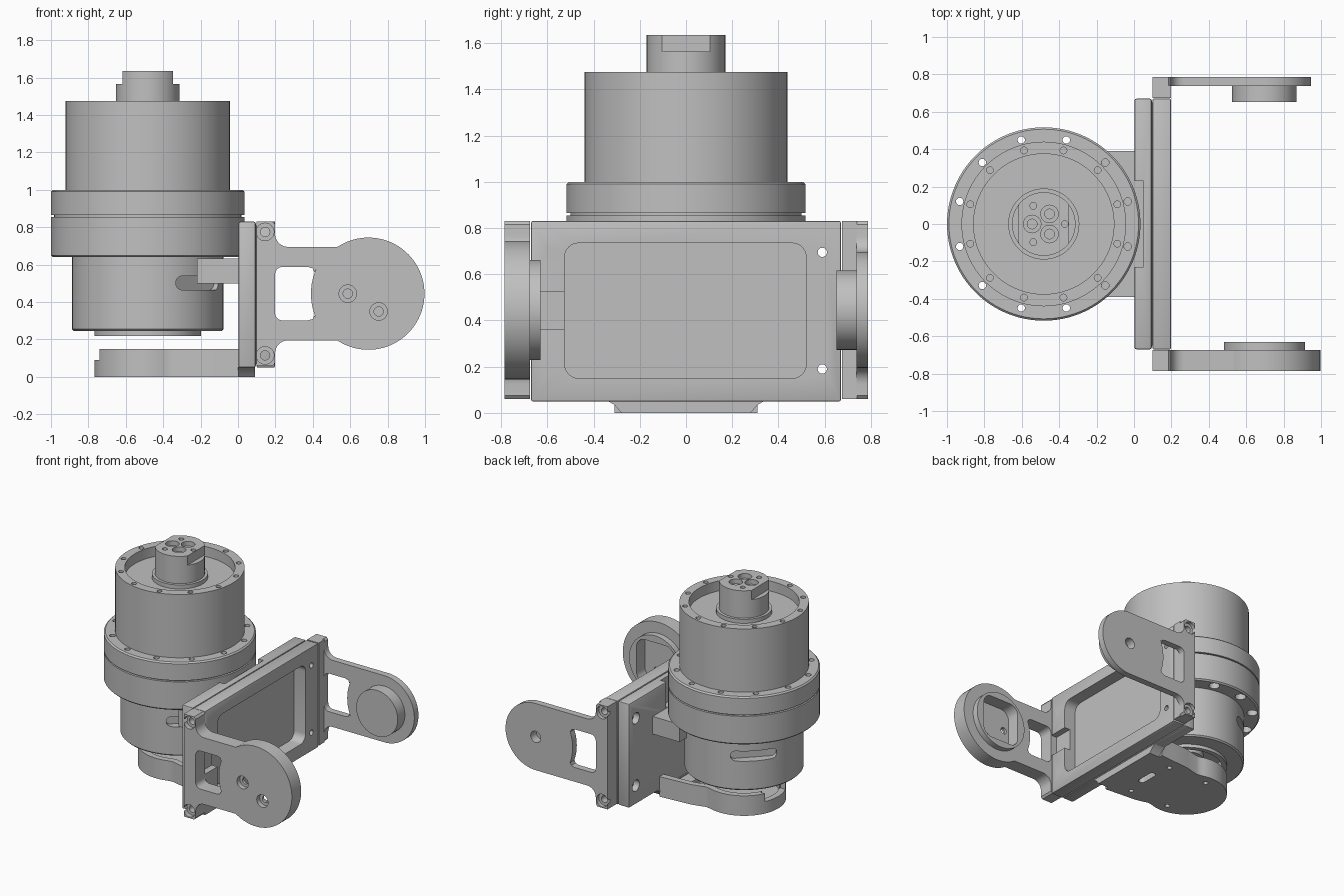
import bpy, bmesh
from math import sin, cos, pi, radians, asin
from mathutils import Matrix, Vector

cube = bpy.data.objects.get("Cube")
if cube:
    bpy.data.objects.remove(cube, do_unlink=True)

grey = bpy.data.materials.new("light_grey")
grey.use_nodes = True
tone = (0.527, 0.527, 0.527, 1)
grey.diffuse_color = tone
grey.node_tree.nodes["Principled BSDF"].inputs["Base Color"].default_value = tone

MX = -0.4825          # motor axis
MID, PIVOT = 0.445, 0.697   # arm centre height and pivot position


def place(u, v, w, axis):
    return Vector({"x": (w, u, v), "y": (u, w, v), "z": (u, v, w)}[axis])


def finish(name, bm):
    bmesh.ops.recalc_face_normals(bm, faces=bm.faces)
    mesh = bpy.data.meshes.new(name)
    bm.to_mesh(mesh)
    bm.free()
    mesh.materials.append(grey)
    obj = bpy.data.objects.new(name, mesh)
    bpy.context.collection.objects.link(obj)
    return obj


def prism(name, outline, lo, hi, axis, bevel=0):
    """Extrude a 2D outline along an axis."""
    bm = bmesh.new()
    face = bm.faces.new([bm.verts.new(place(u, v, lo, axis)) for u, v in outline])
    ext = bmesh.ops.extrude_face_region(bm, geom=[face])["geom"]
    bmesh.ops.translate(bm, vec=place(0, 0, hi - lo, axis),
                        verts=[g for g in ext if isinstance(g, bmesh.types.BMVert)])
    if bevel:
        bmesh.ops.bevel(bm, geom=bm.edges[:], offset=bevel, segments=2,
                        profile=0.5, affect="EDGES")
    return finish(name, bm)


def lathe(name, profile, u, v, axis="z", steps=64):
    """Revolve a closed (radius, height) profile about an axis through u, v."""
    bm = bmesh.new()
    pts = [bm.verts.new((r, 0, h)) for r, h in profile]
    edges = [bm.edges.new((pts[i - 1], p)) for i, p in enumerate(pts)
             if not (profile[i][0] == 0 and profile[i - 1][0] == 0)]
    bmesh.ops.spin(bm, geom=pts + edges, cent=(0, 0, 0), axis=(0, 0, 1),
                   angle=2 * pi, steps=steps)
    bmesh.ops.remove_doubles(bm, verts=bm.verts, dist=0.0001)
    for vert in bm.verts:
        x, y, z = vert.co
        vert.co = place(u + x, v + y, z, axis)
    return finish(name, bm)


def rod(name, r, lo, hi, u, v, axis="z", steps=64):
    return lathe(name, [(0, lo), (r, lo), (r, hi), (0, hi)], u, v, axis, steps)


def hole(r, lo, hi, u, v, axis="z"):
    return rod("cutter", r, lo, hi, u, v, axis, 20)


def counterbore(big, small, face, step, end, u, v, axis="z"):
    profile = [(0, face), (big, face), (big, step), (small, step), (small, end), (0, end)]
    return lathe("cutter", profile, u, v, axis, 24)


def arc(cu, cv, r, a0, a1, n):
    return [(cu + r * cos(a0 + (a1 - a0) * i / n), cv + r * sin(a0 + (a1 - a0) * i / n))
            for i in range(n + 1)]


def rect(u0, v0, u1, v1, r=0):
    if not r:
        return [(u0, v0), (u1, v0), (u1, v1), (u0, v1)]
    corners = [(u1 - r, v1 - r), (u0 + r, v1 - r), (u0 + r, v0 + r), (u1 - r, v0 + r)]
    return [p for i, (u, v) in enumerate(corners)
            for p in arc(u, v, r, i * pi / 2, (i + 1) * pi / 2, 6)]


def cut(obj, cutters):
    """Subtract the cutters, then discard them."""
    for c in cutters:
        mod = obj.modifiers.new("cut", "BOOLEAN")
        mod.operation, mod.solver, mod.object = "DIFFERENCE", "EXACT", c
    graph = bpy.context.evaluated_depsgraph_get()
    mesh = bpy.data.meshes.new_from_object(obj.evaluated_get(graph))
    obj.modifiers.clear()
    obj.data = mesh
    for c in cutters:
        bpy.data.objects.remove(c, do_unlink=True)


def around(radius, count, start):
    return [(MX + radius * cos(start + 2 * pi * i / count),
             radius * sin(start + 2 * pi * i / count)) for i in range(count)]


# Upper housing with a shallow recess and rim holes
upper = lathe("upper_housing", [(0, 0.98), (0.44, 0.98), (0.44, 1.475), (0.375, 1.475),
              (0.375, 1.40), (0.19, 1.40), (0.19, 1.43), (0, 1.43)], MX, 0, steps=96)
cut(upper, [hole(0.018, 1.42, 1.5, x, y) for x, y in around(0.407, 12, pi / 12)])

# Output shaft with flats and screw pockets
shaft = rod("output_shaft", 0.17, 1.38, 1.635, MX, 0)
cut(shaft, [prism("cutter", rect(MX + s * 0.135, -0.3, MX + s * 0.3, 0.3), 1.565, 1.7, "z")
            for s in (-1, 1)]
    + [counterbore(0.047, 0.026, 1.7, 1.6, 1.55, x, y) for x, y in around(0.062, 3, pi / 3)]
    + [hole(0.018, 1.58, 1.7, x, y) for x, y in around(0.112, 3, 0)])

# Two flanges bolted together
top_flange = lathe("upper_flange", [(0, 0.865), (0.517, 0.865), (0.517, 0.99), (0.507, 1.0),
                   (0, 1.0)], MX, 0, steps=96)
cut(top_flange, [hole(0.02, 0.8, 1.1, x, y) for x, y in around(0.465, 12, pi / 12)])
low_flange = lathe("lower_flange", [(0, 0.64), (0.507, 0.64), (0.517, 0.65), (0.517, 0.855),
                   (0.5, 0.855), (0.5, 0.866), (0, 0.866)], MX, 0, steps=96)
cut(low_flange, [counterbore(0.038, 0.02, 0.6, 0.75, 0.9, x, y)
                 for x, y in around(0.465, 12, pi / 12)])

# Lower housing, open underneath, with two side slots
lower = lathe("lower_housing", [(0, 0.66), (0.405, 0.66), (0.405, 0.255), (0.395, 0.245),
              (0.285, 0.245), (0.285, 0.22), (0.25, 0.22), (0.25, 0.32), (0.12, 0.32),
              (0.12, 0.28), (0, 0.28)], MX, 0, steps=96)
slots = []
for turn in (-45, 135):
    slot = prism("cutter", rect(-0.16, 0.465, 0.16, 0.54, 0.036), 0.34, 0.5, "x")
    slot.data.transform(Matrix.Translation((MX, 0, 0)) @ Matrix.Rotation(radians(turn), 4, "Z"))
    slots.append(slot)
cut(lower, slots)

# Saddle block between the housing and the plates
prism("saddle_block", rect(-0.22, -0.39, 0.02, 0.39), 0.5, 0.632, "z")

# Back plate with flange clearance and bolt holes
bolts = [(y, z) for y in (-0.59, 0.59) for z in (0.19, 0.695)]
back_plate = prism("back_plate", rect(-0.67, 0.05, 0.67, 0.83), 0.003, 0.095, "x", 0.01)
cut(back_plate, [prism("cutter", rect(-0.23, 0.635, 0.23, 0.9), -0.1, 0.05, "x")]
    + [counterbore(0.042, 0.02, -0.1, 0.05, 0.2, y, z, "x") for y, z in bolts])

# Front frame with a large window and a side channel
frame = prism("front_frame", rect(-0.67, 0.05, 0.67, 0.83), 0.1, 0.197, "x", 0.006)
cut(frame, [prism("cutter", rect(-0.525, 0.15, 0.52, 0.735, 0.06), 0, 0.3, "x"),
            prism("cutter", rect(-0.7, 0.36, -0.5, 0.525), 0.15, 0.3, "x")]
    + [hole(0.02, 0, 0.3, y, z, "x") for y, z in bolts])
prism("frame_gasket", rect(-0.65, 0.07, 0.65, 0.81), 0.09, 0.102, "x")
cut(bpy.data.objects["frame_gasket"], [hole(0.02, 0, 0.3, y, z, "x") for y, z in bolts])


# Side arms
def arm(name, radius, lo, hi):
    half = [(0.1, 0.83), (0.185, 0.83), (0.198, 0.815)]
    half += arc(0.268, 0.765, 0.07, pi, 1.5 * pi, 8)
    half += arc(PIVOT, MID, radius, pi - asin(0.25 / radius), 0, 28)
    outline = half + [(x, 2 * MID - z) for x, z in reversed(half[:-1])]
    return prism(name, outline, lo, hi, "y")


def arm_window(lo, hi):
    side = arc(0.72, MID, 0.33, radians(157), radians(203), 10)
    left = rect(0.198, 0.302, 0.38, 0.588, 0.04)[7:21]
    top = [(0.375, 0.588), (0.4, 0.58), (0.408, 0.56)]
    return prism("cutter", left + [(x, 2 * MID - z) for x, z in top] + side[::-1] + top[::-1],
                 lo, hi, "y")


tabs = [(0.145, 0.775), (0.145, 0.115)]
trio = [(PIVOT + 0.11 * cos(a), MID + 0.11 * sin(a)) for a in (pi / 3, pi, -pi / 3)]
front_arm = arm("front_arm", 0.3, -0.785, -0.675)
cut(front_arm, [arm_window(-0.9, -0.6),
                prism("cutter", rect(0.542, 0.28, 0.852, 0.61, 0.07), -0.73, -0.6, "y")]
    + [counterbore(0.047, 0.025, -0.9, -0.75, -0.6, x, z, "y") for x, z in trio + tabs])
front_boss = lathe("front_boss", [(0, -0.678), (0.217, -0.678), (0.217, -0.63), (0, -0.63)],
                   PIVOT, MID, "y")
cut(front_boss, [prism("cutter", rect(0.542, 0.28, 0.852, 0.61, 0.07), -0.8, -0.5, "y")])

back_arm = arm("back_arm", 0.25, 0.738, 0.787)
cut(back_arm, [arm_window(0.6, 0.9), hole(0.042, 0.7, 0.9, PIVOT, MID, "y")]
    + [counterbore(0.047, 0.025, 0.9, 0.76, 0.6, x, z, "y") for x, z in tabs])
back_tab = prism("back_arm_tab", rect(0.1, 0.06, 0.198, 0.83), 0.675, 0.74, "y")
cut(back_tab, [hole(0.025, 0.6, 0.9, x, z, "y") for x, z in tabs])
back_boss = rod("back_boss", 0.172, 0.652, 0.74, PIVOT, MID, "y")
cut(back_boss, [hole(0.025, 0.6, 0.72, PIVOT, MID, "y"), hole(0.042, 0.72, 0.9, PIVOT, MID, "y")])


# Bottom tray: round end flaring into the plates
def tray_outline(r, flare, end):
    half = [(end, flare), (-0.12, flare - 0.01), (-0.25, r + 0.005), (-0.35, r - 0.02)]
    half += arc(MX, 0, r, radians(70), pi, 24)
    return half + [(x, -y) for x, y in reversed(half[:-1])]


tray = prism("bottom_tray", tray_outline(0.285, 0.31, 0.004), 0, 0.15, "z")
cut(tray, [prism("cutter", tray_outline(0.24, 0.265, 0.1), 0.045, 0.3, "z"),
           prism("cutter", rect(-0.9, -0.12, -0.7, 0.12), 0.09, 0.3, "z"),
           prism("cutter", rect(-0.145, -0.08, -0.095, 0.08, 0.024), -0.1, 0.1, "z")]
    + [hole(0.018, -0.1, 0.1, x, s * 0.21) for x in (MX, -0.15) for s in (-1, 1)])
prism("tray_foot", [(-0.28, 0), (0.28, 0), (0.31, 0.035), (0.34, 0.052), (-0.34, 0.052),
                    (-0.31, 0.035)], 0, 0.09, "x")

# Smooth round faces, keep edges crisp
bpy.ops.object.select_all(action="DESELECT")
for obj in bpy.context.collection.objects:
    if obj.type == "MESH":
        obj.select_set(True)
        bpy.context.view_layer.objects.active = obj
bpy.ops.object.shade_smooth_by_angle(angle=radians(30))
